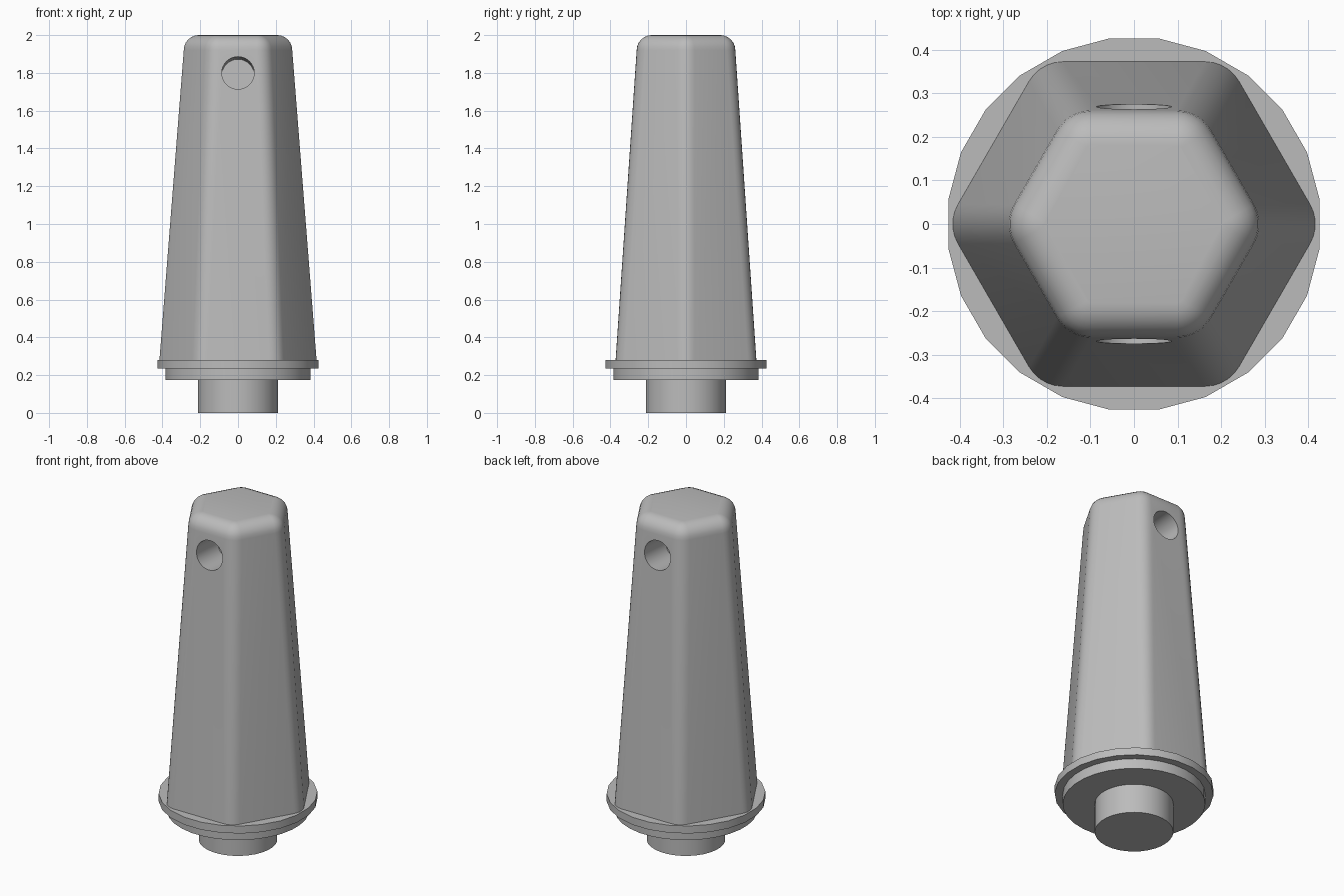
import bpy, bmesh, math
from mathutils import Matrix, Vector

cube = bpy.data.objects.get("Cube")
if cube:
    bpy.data.objects.remove(cube, do_unlink=True)

grey = bpy.data.materials.new("plain grey")
grey.use_nodes = True
grey.diffuse_color = (0.5, 0.5, 0.5, 1)
grey.node_tree.nodes["Principled BSDF"].inputs["Base Color"].default_value = (0.5, 0.5, 0.5, 1)


def finish(name, bm):
    bmesh.ops.recalc_face_normals(bm, faces=bm.faces)
    mesh = bpy.data.meshes.new(name)
    bm.to_mesh(mesh)
    bm.free()
    mesh.materials.append(grey)
    obj = bpy.data.objects.new(name, mesh)
    bpy.context.collection.objects.link(obj)
    return obj


def smooth(obj, degrees=30):
    bpy.ops.object.select_all(action="DESELECT")
    obj.select_set(True)
    bpy.context.view_layer.objects.active = obj
    bpy.ops.object.shade_smooth_by_angle(angle=math.radians(degrees))


def disc(name, radius, low, high, sides):
    bm = bmesh.new()
    place = Matrix.Translation((0, 0, (low + high) / 2)) @ Matrix.Rotation(math.pi / sides, 4, "Z")
    bmesh.ops.create_cone(bm, cap_ends=True, segments=sides, radius1=radius, radius2=radius,
                          depth=high - low, matrix=place)
    return finish(name, bm)


def rounded_hexagon(bm, apothem, radius, z, steps=5):
    # corner arcs of the given radius, joined by straight sides
    reach = (apothem - radius) / math.cos(math.pi / 6)
    ring = []
    for corner in range(6):
        middle = corner * math.pi / 3
        for i in range(steps + 1):
            a = middle + (i / steps - 0.5) * math.pi / 3
            ring.append(bm.verts.new((reach * math.cos(middle) + radius * math.cos(a),
                                      reach * math.sin(middle) + radius * math.sin(a), z)))
    return ring


# Tapered hexagonal handle with a rounded top edge
BASE, TOP, WIDE, TAPER, ROUND, FILLET = 0.275, 2.0, 0.373, 0.068, 0.09, 0.08
shoulder = TOP - FILLET
bm = bmesh.new()
rings = [rounded_hexagon(bm, WIDE, ROUND, BASE)]
narrow = WIDE - TAPER * (shoulder - BASE)
for i in range(7):
    a = i / 6 * math.pi / 2
    inset = FILLET * (1 - math.cos(a))
    rings.append(rounded_hexagon(bm, narrow - inset, ROUND - inset, shoulder + FILLET * math.sin(a)))
for low, high in zip(rings, rings[1:]):
    for i in range(len(low)):
        j = (i + 1) % len(low)
        bm.faces.new((low[i], low[j], high[j], high[i]))
bm.faces.new(rings[0])
bm.faces.new(rings[-1])
handle = finish("handle", bm)

# Blind round holes, square to the sloping front and back faces
HOLE_Z, HOLE_RADIUS, HOLE_DEPTH = 1.8, 0.086, 0.2
for side, label in ((-1, "front"), (1, "back")):
    outward = Vector((0, side, TAPER)).normalized()
    surface = Vector((0, side * (WIDE - TAPER * (HOLE_Z - BASE)), HOLE_Z))
    bm = bmesh.new()
    place = Matrix.Translation(surface) @ outward.to_track_quat("Z", "Y").to_matrix().to_4x4()
    bmesh.ops.create_cone(bm, cap_ends=True, segments=32, radius1=HOLE_RADIUS,
                          radius2=HOLE_RADIUS, depth=HOLE_DEPTH * 2, matrix=place)
    cutter = finish(label + "_hole_cutter", bm)
    cutter.hide_render = True
    cutter.hide_set(True)
    cut = handle.modifiers.new(label + " hole", "BOOLEAN")
    cut.operation = "DIFFERENCE"
    cut.solver = "EXACT"
    cut.object = cutter

# Bake the holes so the shading is worked out on the cut surface
bpy.context.view_layer.objects.active = handle
for name in [m.name for m in handle.modifiers]:
    bpy.ops.object.modifier_apply(modifier=name)
for obj in [o for o in bpy.data.objects if o.name.endswith("_hole_cutter")]:
    bpy.data.objects.remove(obj, do_unlink=True)
smooth(handle)

# Round foot: flange, collar and peg
for part in (disc("flange", 0.43, 0.235, 0.28, 24),
             disc("collar", 0.386, 0.175, 0.235, 32),
             disc("peg", 0.213, 0, 0.175, 32)):
    smooth(part)
